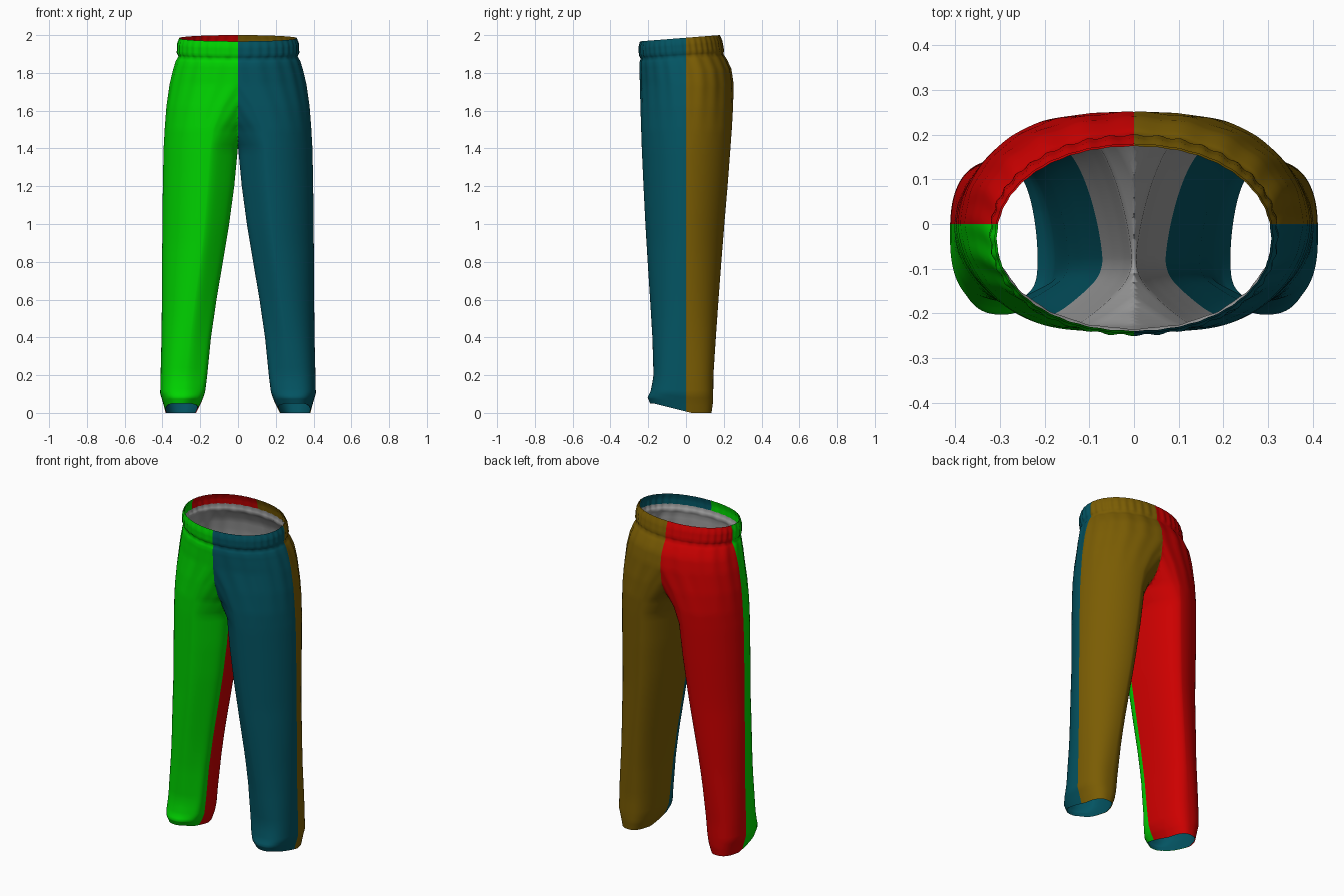
import bpy, bmesh, math

if "Cube" in bpy.data.objects:
    bpy.data.objects.remove(bpy.data.objects["Cube"])

# z, outer x, inner x, front y, back y of one leg (inner x below 0 joins the seat)
ROWS = [
    (0.00, .385, .212, -.190, .135), (0.05, .398, .190, -.203, .142),
    (0.10, .412, .175, -.188, .144), (0.20, .410, .163, -.172, .145),
    (0.40, .405, .143, -.178, .158), (0.60, .403, .114, -.190, .172),
    (0.80, .402, .080, -.203, .187), (1.00, .400, .047, -.215, .203),
    (1.20, .398, .020, -.225, .220), (1.40, .394, .001, -.234, .235),
    (1.50, .388, -.050, -.237, .242), (1.62, .378, -.170, -.240, .248),
    (1.74, .360, -.320, -.242, .250), (1.82, .342, -.342, -.244, .238),
    (1.87, .328, -.328, -.245, .215), (1.90, .314, -.314, -.238, .196),
    (1.92, .322, -.322, -.247, .199), (1.97, .321, -.321, -.249, .190),
    (2.00, .311, -.311, -.243, .178),
]
SEGMENTS = 200


def interpolate(rows, z):
    for a, b in zip(rows, rows[1:]):
        if z <= b[0]:
            t = (z - a[0]) / (b[0] - a[0])
            return [p + (q - p) * t for p, q in zip(a[1:], b[1:])]
    return list(rows[-1][1:])


def section(z):
    return interpolate(ROWS, z)


def clamp(v):
    return max(0.0, min(1.0, v))


def material(name, rgb):
    m = bpy.data.materials.new(name)
    m.diffuse_color = (*rgb, 1)
    m.use_nodes = True
    m.node_tree.nodes["Principled BSDF"].inputs["Base Color"].default_value = m.diffuse_color
    return m


GREEN = material("bright green", (.0, .66, .0))
TEAL = material("teal", (.001, .088, .122))
RED = material("red", (.61, .0, .0))
GOLD = material("dark gold", (.195, .108, .001))
GREY = material("lining grey", (.34, .34, .34))

# z, squareness outside, squareness inside, inward shift of the crease
SHAPE = [(0, 2.6, 2.2, 0), (.2, 2.6, 2.0, .005), (.5, 2.1, 1.7, .025), (.9, 1.85, 1.6, .045),
         (1.4, 1.85, 1.6, .05), (1.62, 1.95, 1.8, .02), (1.8, 2.1, 2.1, 0), (2, 2.1, 2.1, 0)]


def ring_point(z, angle, inset):
    xo, xi, yf, yb = section(z)
    n_out, n_in, shift = interpolate(SHAPE, z)
    c, s = math.cos(angle), math.sin(angle)
    # gathers in the elastic waistband, fading into soft folds below it
    band = clamp((z - 1.895) / .02) * clamp((2.0 - z) / .03 + .3)
    folds = clamp((z - 1.45) / .35) * clamp((1.92 - z) / .04)
    puff = .0025 * band * math.cos(40 * angle) + .0025 * folds * math.cos(20 * angle)
    cx, cy = (xo + xi) / 2 - shift, (yf + yb) / 2
    rx = (xo - cx if c > 0 else cx - xi) - inset + puff
    ry = (yb - yf) / 2 - inset + puff
    e = 2 / (n_out if c > 0 else n_in)
    x = cx + rx * math.copysign(abs(c) ** e, c)
    y = cy + ry * math.copysign(abs(s) ** e, s)
    # inner side comes to a soft ridge along the inseam, forward of centre
    if c < 0:
        y += (-.08 - cy) * c ** 4 * clamp((1.74 - z) / .2)
    # waist dips to the front, front hem is lifted
    z -= .033 * clamp((z - 1.75) / .2) * clamp((yb - y) / (yb - yf))
    z += .05 * clamp((.14 - z) / .14) * clamp((.03 - y) / .2)
    return x, y, z


def build(name, inset, materials, rule, inward=False):
    bm = bmesh.new()
    heights = sorted(set([round(i * .04, 3) for i in range(51)] + [r[0] for r in ROWS]
                         + [.02, .07, 1.42, 1.46, 1.54, 1.58, 1.885, 1.91, 1.94, 1.955, 1.985]))
    # leg tube running up into half of the seat
    rings = [[bm.verts.new(ring_point(z, math.tau * i / SEGMENTS, inset))
              for i in range(SEGMENTS)] for z in heights]
    for lo, hi in zip(rings, rings[1:]):
        for i in range(SEGMENTS):
            j = (i + 1) % SEGMENTS
            bm.faces.new((lo[i], lo[j], hi[j], hi[i]))

    def cut(co, no, clear=False):
        bmesh.ops.bisect_plane(bm, geom=bm.verts[:] + bm.edges[:] + bm.faces[:], dist=1e-5,
                               plane_co=co, plane_no=no, clear_inner=clear)

    # trim at the centre seam, then cut the side seam, inseam, lining joint and waist facing
    cut((0, 0, 0), (1, 0, 0), True)
    cut((0, 0, 0), (0, 1, 0))
    cut((0, -.08, 0), (0, 1, 0))
    cut((0, 0, .88), (0, 0, 1))
    cut((0, 0, 1.922), (0, -.07, 1))
    # mirror to the other leg and weld the centre seam
    copy = bmesh.ops.duplicate(bm, geom=bm.verts[:] + bm.edges[:] + bm.faces[:])["geom"]
    for v in copy:
        if isinstance(v, bmesh.types.BMVert):
            v.co.x = -v.co.x
    bmesh.ops.reverse_faces(bm, faces=[f for f in copy if isinstance(f, bmesh.types.BMFace)])
    bmesh.ops.remove_doubles(bm, verts=bm.verts[:], dist=1e-4)
    if inward:
        bmesh.ops.reverse_faces(bm, faces=bm.faces[:])
    for f in bm.faces:
        f.material_index = rule(f.calc_center_median())
        f.smooth = True
    mesh = bpy.data.meshes.new(name)
    bm.to_mesh(mesh)
    bm.free()
    for m in materials:
        mesh.materials.append(m)
    bpy.context.collection.objects.link(bpy.data.objects.new(name, mesh))


def panel(c):
    # four panels: split at the side seam outside and the inseam inside
    xo, xi = section(c.z)[:2]
    seam = -.08 if abs(c.x) < (xo + xi) / 2 else 0
    return (0 if c.y < seam else 2) + (1 if c.x > 0 else 0)


def lining(c):
    # waist facing in panel colours, grey seat, teal legs
    if c.z > 1.922 + .07 * c.y:
        return panel(c)
    return 4 if c.z > .88 else 1


COLOURS = [GREEN, TEAL, RED, GOLD, GREY]
build("trouser_panels", 0, COLOURS, panel)
build("lining", .004, COLOURS, lining, True)
